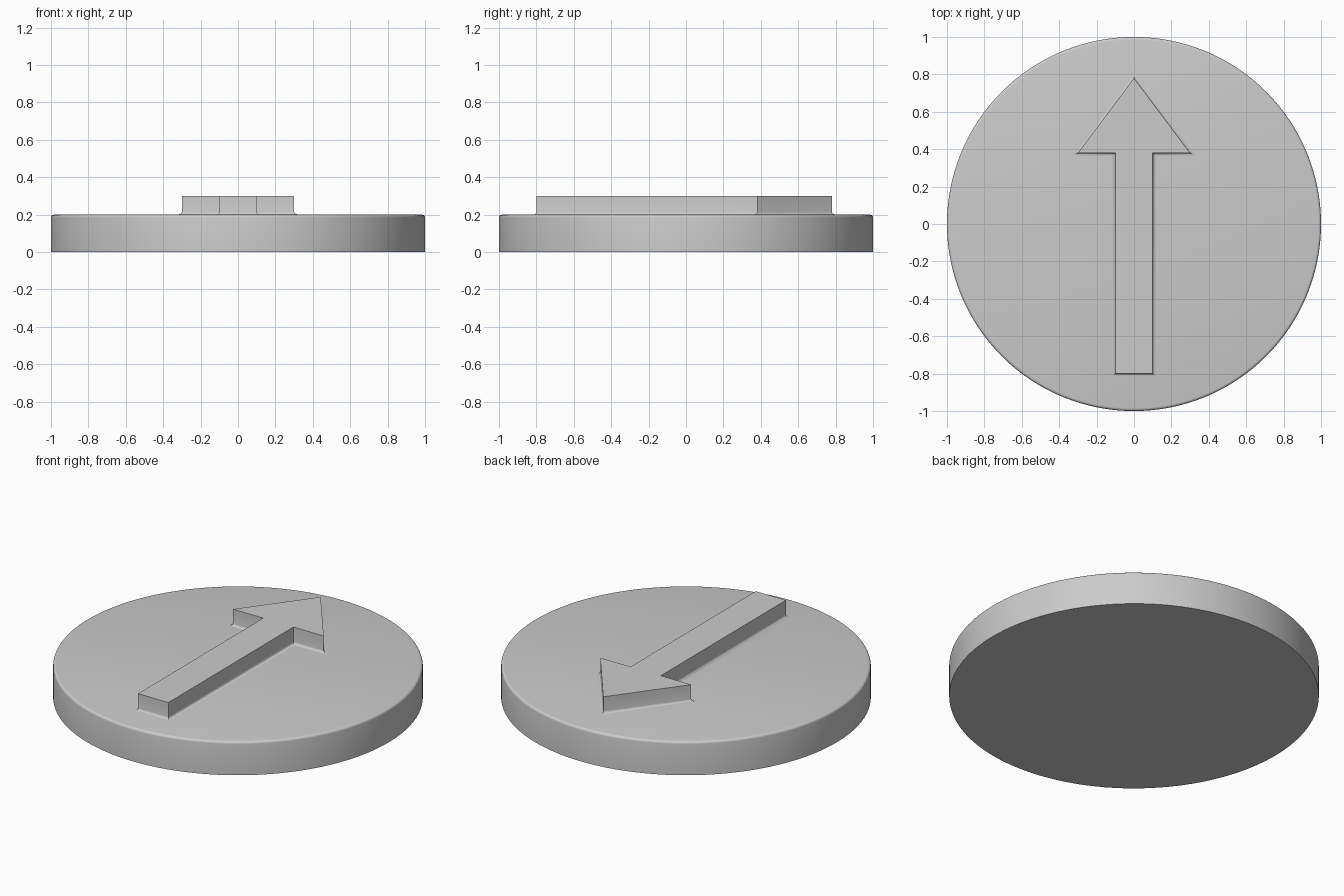
import bpy, bmesh, math
from mathutils import Vector

cube = bpy.data.objects.get("Cube")
if cube:
    bpy.data.objects.remove(cube, do_unlink=True)

grey = bpy.data.materials.new("plain grey")
grey.use_nodes = True
COLOR = (0.6, 0.6, 0.6, 1)
grey.diffuse_color = COLOR
grey.node_tree.nodes["Principled BSDF"].inputs["Base Color"].default_value = COLOR

BASE_TOP, ARROW_TOP, RADIUS = 0.2, 0.3, 0.015
STEPS = 4


def outset(points, d):
    """Grow a counter-clockwise outline by d with mitred corners."""
    result = []
    for i, p in enumerate(points):
        a = (p - points[i - 1]).normalized()
        b = (points[(i + 1) % len(points)] - p).normalized()
        na, nb = Vector((a.y, -a.x)), Vector((b.y, -b.x))
        result.append(p + (na + nb) * d / (1 + na.dot(nb)))
    return result


def loft(name, outlines, close_bottom):
    """Skin a stack of (outline, height) rings, listed from bottom to top."""
    bm = bmesh.new()
    rings = [[bm.verts.new((p.x, p.y, z)) for p in pts] for pts, z in outlines]
    for low, high in zip(rings, rings[1:]):
        n = len(low)
        for i in range(n):
            j = (i + 1) % n
            bm.faces.new((low[i], low[j], high[j], high[i]))
    bm.faces.new(rings[-1])
    if close_bottom:
        bm.faces.new(rings[0][::-1])
    mesh = bpy.data.meshes.new(name)
    bm.to_mesh(mesh)
    bm.free()
    mesh.materials.append(grey)
    obj = bpy.data.objects.new(name, mesh)
    bpy.context.collection.objects.link(obj)
    bpy.ops.object.select_all(action="DESELECT")
    obj.select_set(True)
    bpy.context.view_layer.objects.active = obj
    bpy.ops.object.shade_smooth_by_angle(angle=math.radians(35))


def circle(r, sides=128):
    turn = math.tau / sides
    return [Vector((r * math.cos(i * turn), r * math.sin(i * turn))) for i in range(sides)]


angles = [math.pi / 2 * i / STEPS for i in range(STEPS + 1)]

# Round base with a softened top rim
rim = [(circle(1 - RADIUS * (1 - math.cos(a))), BASE_TOP - RADIUS * (1 - math.sin(a)))
       for a in angles]
loft("round_base", [(circle(1), 0)] + rim, True)

# Raised arrow with a fillet flaring into the base
right_half = [Vector(p) for p in ((0.1, -0.8), (0.1, 0.38), (0.3, 0.38))]
left_half = [Vector((-p.x, p.y)) for p in reversed(right_half)]
outline = right_half + [Vector((0, 0.78))] + left_half
fillet = [(outset(outline, RADIUS * (1 - math.sin(a))), BASE_TOP + RADIUS * (1 - math.cos(a)))
          for a in angles]
loft("raised_arrow", fillet + [(outline, ARROW_TOP)], False)
